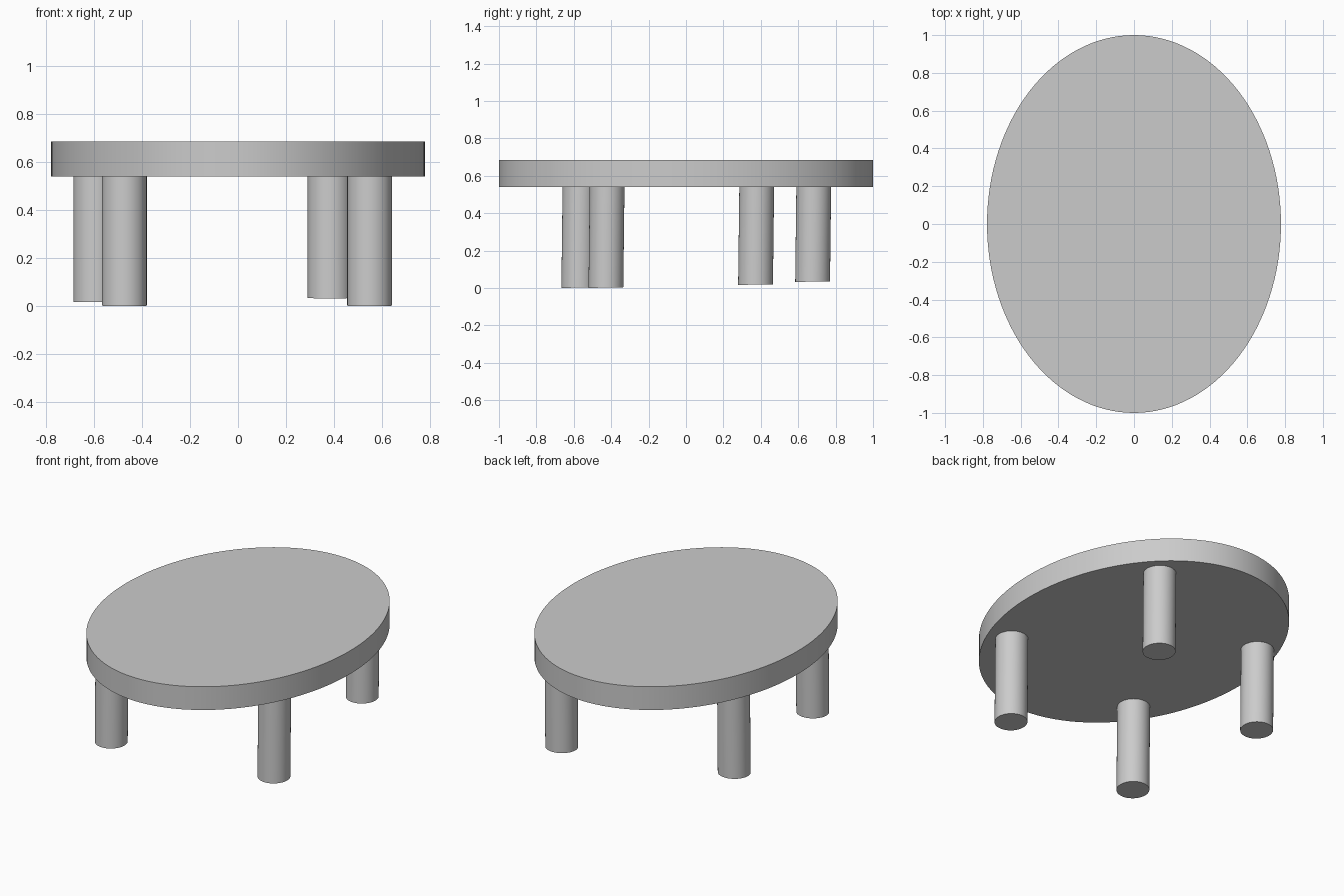
import bpy

if "Cube" in bpy.data.objects:
    bpy.data.objects.remove(bpy.data.objects["Cube"])

grey = bpy.data.materials.new("plain_grey")
grey.diffuse_color = (0.6, 0.6, 0.6, 1)
grey.use_nodes = True
grey.node_tree.nodes["Principled BSDF"].inputs["Base Color"].default_value = grey.diffuse_color


def cylinder(name, radius, z0, z1, x=0, y=0, sides=64):
    bpy.ops.mesh.primitive_cylinder_add(vertices=sides, radius=radius, depth=z1 - z0,
                                        location=(x, y, (z0 + z1) / 2))
    ob = bpy.context.object
    ob.name = name
    ob.data.materials.append(grey)
    bpy.ops.object.shade_smooth_by_angle()
    return ob


# Oval table top
top = cylinder("table_top", 1.0, 0.54, 0.685, sides=128)
top.scale.x = 0.778

# Four unevenly placed round legs, leaning slightly, with feet cut at a slight slope
LEAN, FOOT_SLOPE, LEG_RADIUS = 0.012, 0.02, 0.093
legs = {
    "front_left_leg": (-0.473, -0.57, 0.002),
    "front_right_leg": (0.548, -0.425, 0.002),
    "back_left_leg": (-0.593, 0.375, 0.018),
    "back_right_leg": (0.383, 0.68, 0.034),
}
for name, (x, y, foot) in legs.items():
    leg = cylinder(name, LEG_RADIUS, foot, 0.545, x, y)
    for v in leg.data.vertices:
        if v.co.z < 0:
            v.co.z += FOOT_SLOPE * v.co.y
        v.co.y += LEAN * v.co.z
